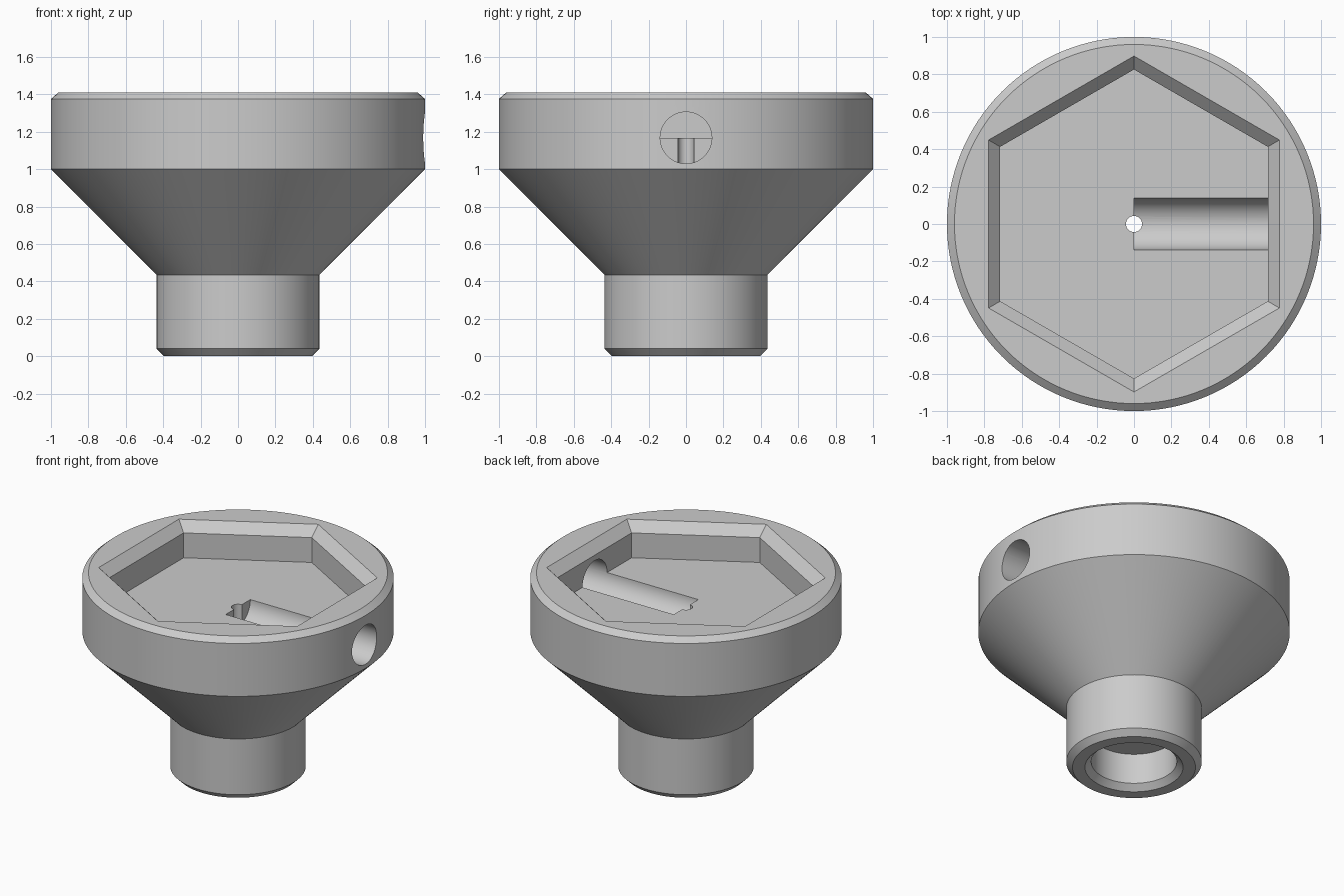
import bpy, bmesh, math
from mathutils import Matrix

cube = bpy.data.objects.get("Cube")
if cube:
    bpy.data.objects.remove(cube, do_unlink=True)

grey = bpy.data.materials.new("plain grey")
grey.use_nodes = True
grey.diffuse_color = (0.6, 0.6, 0.6, 1)
grey.node_tree.nodes["Principled BSDF"].inputs["Base Color"].default_value = (0.6, 0.6, 0.6, 1)


def lathe(name, profile, sides, matrix=Matrix()):
    """Closed solid made of stacked rings (radius, height), capped at both ends."""
    bm = bmesh.new()
    rings = []
    for r, z in profile:
        angles = [math.pi / 2 + 2 * math.pi * i / sides for i in range(sides)]
        rings.append([bm.verts.new((r * math.cos(a), r * math.sin(a), z)) for a in angles])
    for low, high in zip(rings, rings[1:]):
        for i in range(sides):
            j = (i + 1) % sides
            bm.faces.new((low[i], low[j], high[j], high[i]))
    bm.faces.new(rings[0])
    bm.faces.new(rings[-1])
    bmesh.ops.recalc_face_normals(bm, faces=bm.faces)
    bm.transform(matrix)
    mesh = bpy.data.meshes.new(name)
    bm.to_mesh(mesh)
    bm.free()
    mesh.materials.append(grey)
    obj = bpy.data.objects.new(name, mesh)
    bpy.context.collection.objects.link(obj)
    return obj


TOP, FLOOR, BORE_TOP = 1.41, 1.167, 0.255

# Flared body; the profile starts inside the bottom bore and ends at the top face
body = lathe("knob_body", [
    (0.275, BORE_TOP), (0.275, 0.04), (0.315, 0), (0.395, 0), (0.435, 0.04),
    (0.435, 0.435), (1, 1), (1, 1.375), (0.96, TOP)], 128)

# Hexagonal pocket with chamfered rim, side slot and centre pin hole
cutters = [
    lathe("hex_pocket_cutter", [(0.826, FLOOR), (0.826, TOP - 0.067),
                                (0.898, TOP), (0.898, TOP + 0.2)], 6),
    lathe("side_slot_cutter", [(0.138, 0), (0.138, 1.2)], 64,
          Matrix.Translation((0, 0, FLOOR)) @ Matrix.Rotation(math.pi / 2, 4, 'Y')),
    lathe("pin_hole_cutter", [(0.043, BORE_TOP - 0.1), (0.043, FLOOR + 0.1)], 32),
]

bpy.ops.object.select_all(action='DESELECT')
bpy.context.view_layer.objects.active = body
body.select_set(True)
for cutter in cutters:
    cutter.hide_render = True
    mod = body.modifiers.new(cutter.name, 'BOOLEAN')
    mod.operation = 'DIFFERENCE'
    mod.solver = 'EXACT'
    mod.object = cutter
    bpy.ops.object.modifier_apply(modifier=mod.name)
    bpy.data.objects.remove(cutter, do_unlink=True)

bpy.ops.object.shade_smooth_by_angle(angle=math.radians(25))
